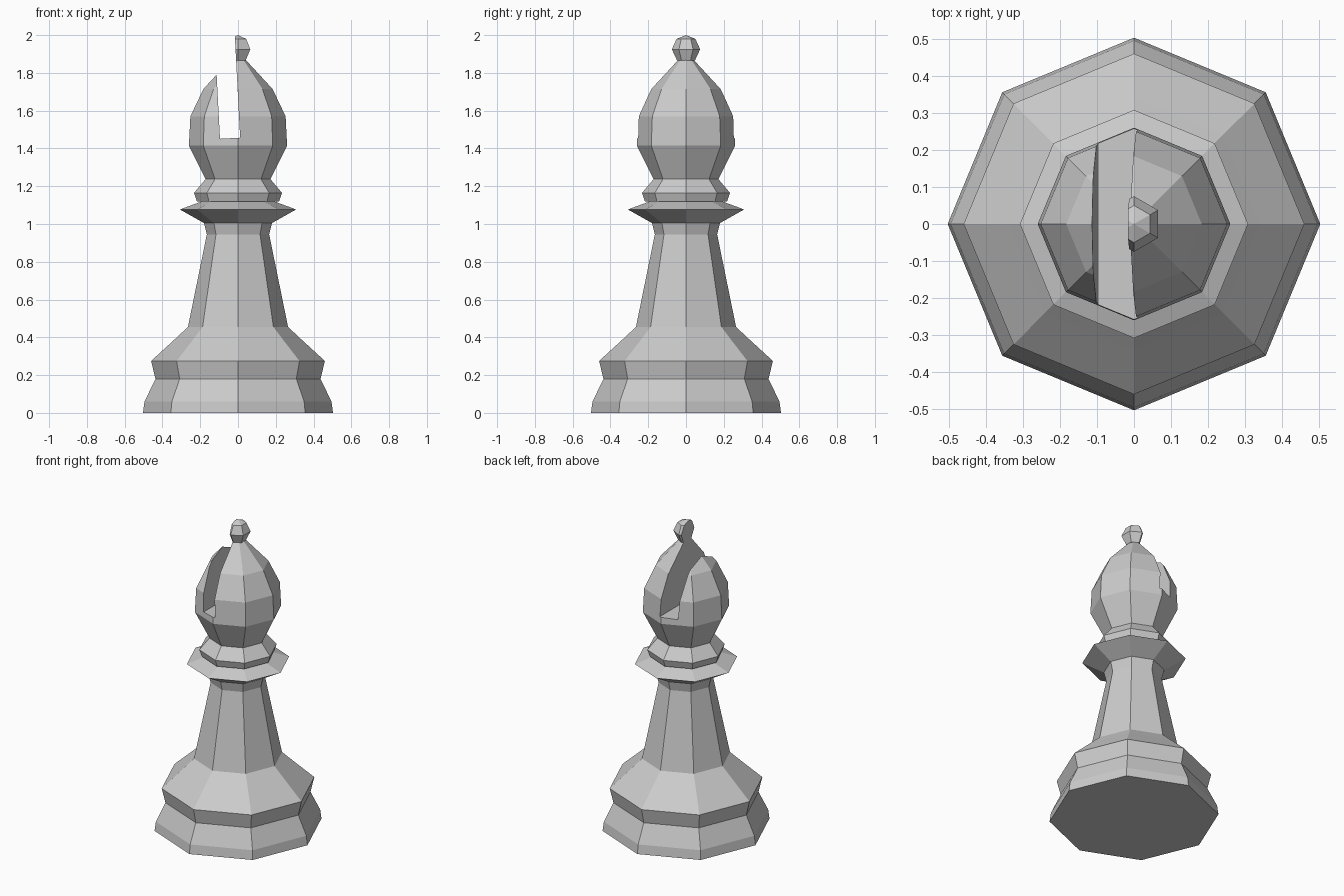
import bpy, bmesh, math

if "Cube" in bpy.data.objects:
    bpy.data.objects.remove(bpy.data.objects["Cube"])

grey = bpy.data.materials.new("plain grey")
grey.diffuse_color = (0.6, 0.6, 0.6, 1)
grey.use_nodes = True
grey.node_tree.nodes["Principled BSDF"].inputs["Base Color"].default_value = grey.diffuse_color


def lathe(name, profile, sides, start):
    """Closed flat-faced solid turned around z from (radius, height) points."""
    bm = bmesh.new()
    rings = []
    for r, z in profile:
        if r == 0:
            rings.append([bm.verts.new((0, 0, z))] * sides)
        else:
            rings.append([bm.verts.new((r * math.cos(start + 2 * math.pi * i / sides),
                                        r * math.sin(start + 2 * math.pi * i / sides), z))
                          for i in range(sides)])
    for a, b in zip(rings, rings[1:]):
        for i in range(sides):
            j = (i + 1) % sides
            bm.faces.new(list(dict.fromkeys((a[i], a[j], b[j], b[i]))))
    for ring in (rings[0], rings[-1]):
        if ring[0] != ring[1]:
            bm.faces.new(ring)
    bmesh.ops.recalc_face_normals(bm, faces=bm.faces)
    mesh = bpy.data.meshes.new(name)
    bm.to_mesh(mesh)
    bm.free()
    mesh.materials.append(grey)
    ob = bpy.data.objects.new(name, mesh)
    bpy.context.collection.objects.link(ob)
    return ob


# Eight-sided body: stepped base, tapered stem, collars and pointed head
body = lathe("turned_body", [
    (0.503, 0), (0.495, 0.06), (0.437, 0.18), (0.46, 0.275), (0.34, 0.385),
    (0.265, 0.455), (0.165, 0.945), (0.18, 1.005), (0.308, 1.077),
    (0.19, 1.12), (0.218, 1.12), (0.233, 1.165), (0.172, 1.237), (0.26, 1.415),
    (0.252, 1.57), (0.183, 1.715), (0.04, 1.87)], 8, 0)

# Six-sided finial on the tip
finial = lathe("finial", [
    (0.047, 1.865), (0.075, 1.925), (0.05, 1.98), (0, 2.0)], 6, math.pi / 2)

# Tilted slot through head and finial
tilt = math.radians(-3)
bpy.ops.mesh.primitive_cube_add(size=1)
cutter = bpy.context.object
cutter.name = "slot_cutter"
cutter.scale = (0.107, 1.0, 0.8)
cutter.rotation_euler = (0, tilt, 0)
cutter.location = (-0.042 + 0.4 * math.sin(tilt), 0, 1.454 + 0.4 * math.cos(tilt))
cutter.data.materials.append(grey)
cutter.hide_render = True
cutter.display_type = 'WIRE'

for ob in (body, finial):
    mod = ob.modifiers.new("slot", 'BOOLEAN')
    mod.operation = 'DIFFERENCE'
    mod.solver = 'EXACT'
    mod.object = cutter
